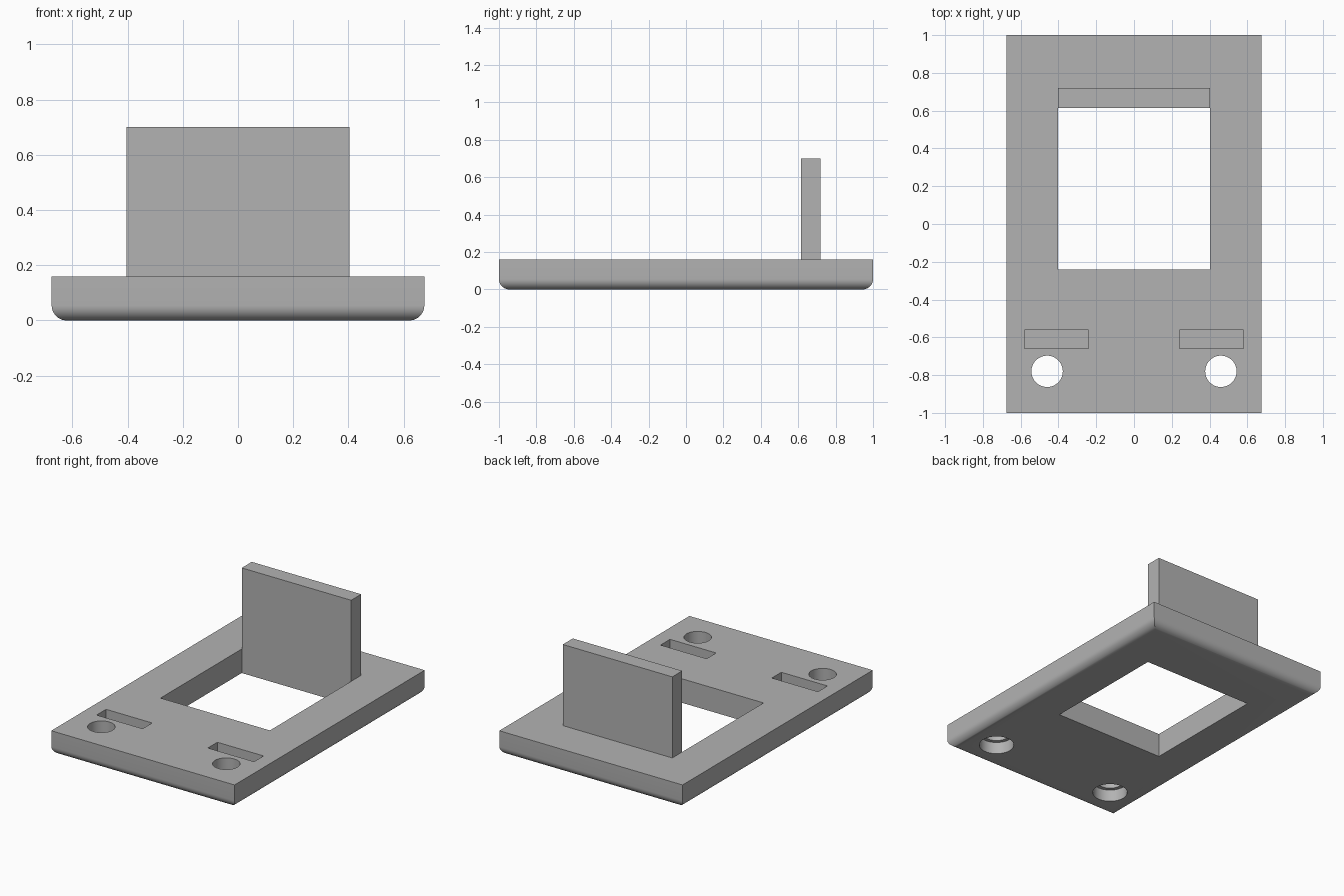
import bpy, bmesh, math

default = bpy.data.objects.get("Cube")
if default:
    bpy.data.objects.remove(default, do_unlink=True)

THICK = 0.16
HALF_X = 0.675
OPEN_X = 0.403
OPEN_BACK = 0.615

grey = bpy.data.materials.new("plain grey")
grey.use_nodes = True
colour = (0.45, 0.45, 0.45, 1)
grey.diffuse_color = colour
grey.node_tree.nodes["Principled BSDF"].inputs["Base Color"].default_value = colour


def finish(name, bm):
    mesh = bpy.data.meshes.new(name)
    bm.to_mesh(mesh)
    bm.free()
    mesh.materials.append(grey)
    obj = bpy.data.objects.new(name, mesh)
    bpy.context.collection.objects.link(obj)
    return obj


def box_mesh(low, high):
    bm = bmesh.new()
    bmesh.ops.create_cube(bm, size=1)
    for v in bm.verts:
        v.co = [h if c > 0 else l for c, l, h in zip(v.co, low, high)]
    return bm


def cylinder(name, x, y, radius, low, high):
    bm = bmesh.new()
    bmesh.ops.create_cone(bm, cap_ends=True, segments=64, radius1=radius,
                          radius2=radius, depth=high - low)
    bmesh.ops.translate(bm, verts=bm.verts, vec=(x, y, (low + high) / 2))
    return finish(name, bm)


# Base plate with a rounded bottom rim
bm = box_mesh((-HALF_X, -1, 0), (HALF_X, 1, THICK))
rim = [e for e in bm.edges if all(v.co.z < 0.01 for v in e.verts)]
bmesh.ops.bevel(bm, geom=rim, offset=0.055, offset_type='OFFSET',
                segments=10, profile=0.5, affect='EDGES')
plate = finish("base_plate", bm)

# Window, slots and stepped screw holes
cutters = [finish("window_cutter",
                  box_mesh((-OPEN_X, -0.24, -0.1), (OPEN_X, OPEN_BACK, 0.3)))]
for side, s in (("left", 1), ("right", -1)):
    x1, x2 = sorted((s * 0.24, s * 0.58))
    cutters += [
        finish(side + "_slot_cutter", box_mesh((x1, -0.66, 0.06), (x2, -0.56, 0.3))),
        cylinder(side + "_hole_cutter", s * 0.46, -0.78, 0.083, -0.1, 0.3),
        cylinder(side + "_counterbore_cutter", s * 0.46, -0.78, 0.107, -0.1, 0.08),
    ]

bpy.context.view_layer.objects.active = plate
for cutter in cutters:
    mod = plate.modifiers.new(cutter.name, 'BOOLEAN')
    mod.operation = 'DIFFERENCE'
    mod.solver = 'EXACT'
    mod.object = cutter
    bpy.ops.object.modifier_apply(modifier=mod.name)
for cutter in cutters:
    bpy.data.objects.remove(cutter, do_unlink=True)

# Upright panel behind the window
panel = finish("upright_panel",
               box_mesh((-OPEN_X, OPEN_BACK, THICK), (OPEN_X, 0.72, 0.7)))

bpy.ops.object.select_all(action='DESELECT')
plate.select_set(True)
bpy.ops.object.shade_smooth_by_angle(angle=math.radians(30))
